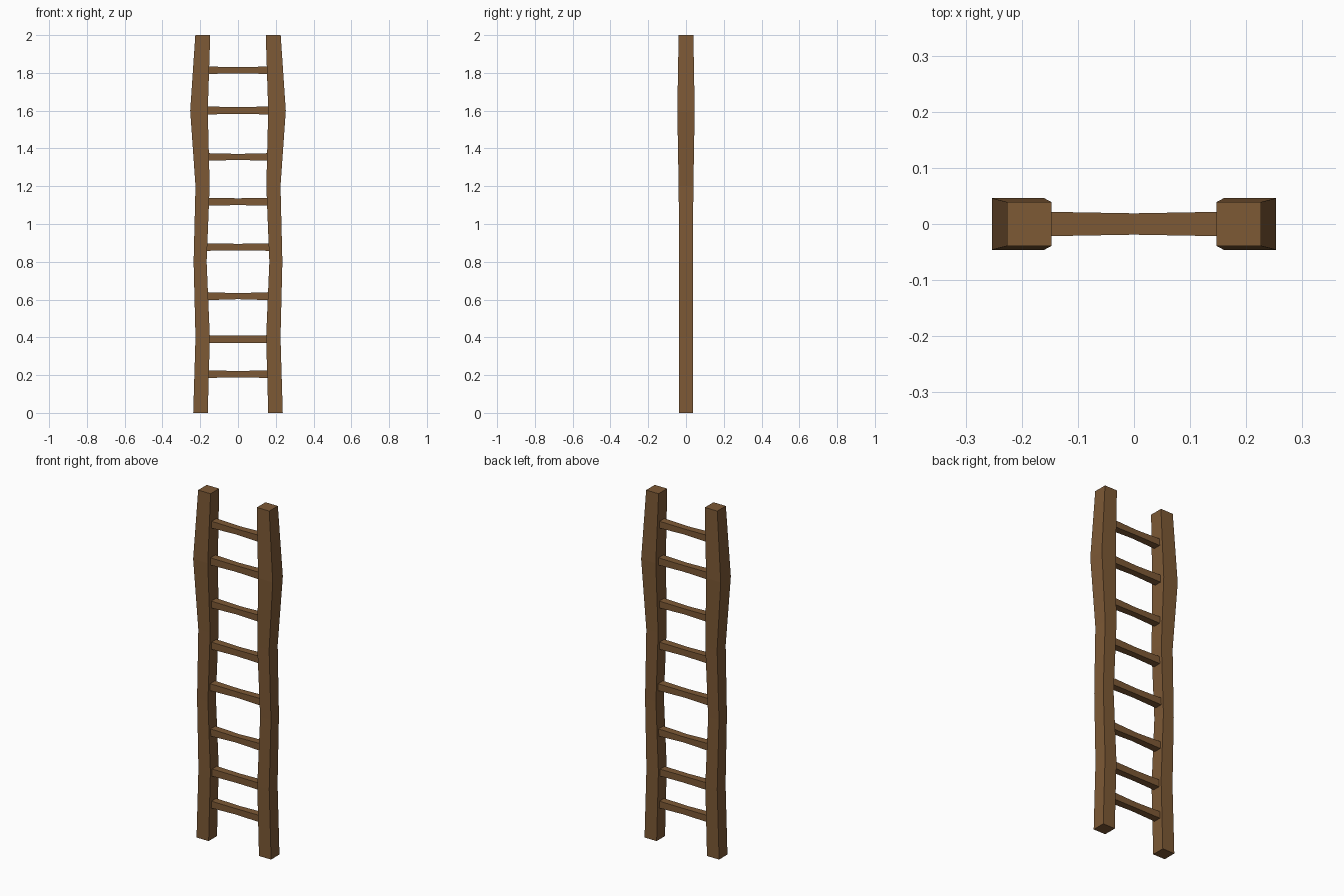
import bpy, bmesh

if "Cube" in bpy.data.objects:
    bpy.data.objects.remove(bpy.data.objects["Cube"])

wood = bpy.data.materials.new("brown wood")
wood.diffuse_color = (0.205, 0.10, 0.036, 1)
wood.use_nodes = True
wood.node_tree.nodes["Principled BSDF"].inputs["Base Color"].default_value = wood.diffuse_color


def loft(name, rings):
    """Skin a closed bar through a list of four-cornered rings."""
    bm = bmesh.new()
    loops = [[bm.verts.new(p) for p in ring] for ring in rings]
    for a, b in zip(loops, loops[1:]):
        for i in range(4):
            j = (i + 1) % 4
            bm.faces.new((a[i], a[j], b[j], b[i]))
    bm.faces.new(loops[0][::-1])
    bm.faces.new(loops[-1])
    bmesh.ops.recalc_face_normals(bm, faces=bm.faces)
    mesh = bpy.data.meshes.new(name)
    bm.to_mesh(mesh)
    bm.free()
    mesh.materials.append(wood)
    ob = bpy.data.objects.new(name, mesh)
    bpy.context.collection.objects.link(ob)
    return ob


# Side rails: height, inner x, outer x, half depth
rail = [(0.0, 0.160, 0.237, 0.038), (0.4, 0.149, 0.225, 0.038),
        (0.8, 0.166, 0.235, 0.036), (1.2, 0.150, 0.225, 0.039),
        (1.6, 0.160, 0.253, 0.046), (2.0, 0.147, 0.226, 0.039)]
for name, s in (("left_rail", -1), ("right_rail", 1)):
    loft(name, [[(s * a, -d, z), (s * b, -d, z), (s * b, d, z), (s * a, d, z)]
                for z, a, b, d in rail])

# Rungs: centre height, half height at left, middle and right; slightly waisted
rungs = [(0.205, 0.020, 0.017, 0.020), (0.390, 0.021, 0.019, 0.020),
         (0.618, 0.021, 0.016, 0.021), (0.878, 0.020, 0.017, 0.020),
         (1.118, 0.021, 0.018, 0.021), (1.355, 0.020, 0.016, 0.020),
         (1.601, 0.021, 0.018, 0.021), (1.814, 0.020, 0.016, 0.020)]
for n, (z, *heights) in enumerate(rungs, 1):
    loft(f"rung_{n}", [[(x, -d, z - h), (x, d, z - h), (x, d, z + h), (x, -d, z + h)]
                       for x, d, h in zip((-0.168, 0, 0.168), (0.022, 0.019, 0.022), heights)])
